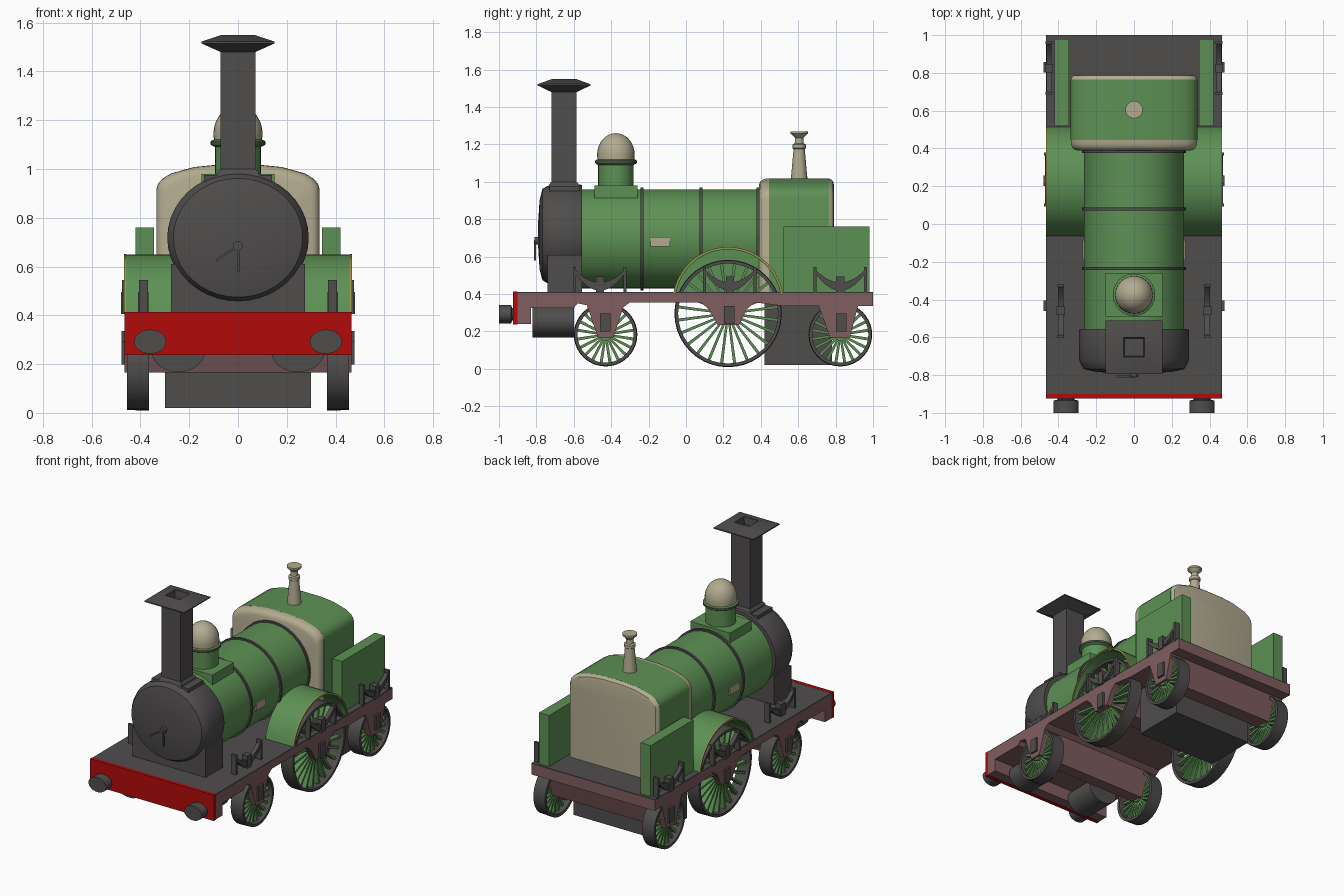
import bpy, bmesh
from math import sin, cos, pi, radians, sqrt

if "Cube" in bpy.data.objects:
    bpy.data.objects.remove(bpy.data.objects["Cube"])

def material(name, r, g, b):
    m = bpy.data.materials.new(name)
    m.diffuse_color = (r, g, b, 1)
    m.use_nodes = True
    m.node_tree.nodes["Principled BSDF"].inputs["Base Color"].default_value = m.diffuse_color
    return m

GREEN = material("green", 0.11, 0.28, 0.09)
BROWN = material("brown", 0.22, 0.11, 0.115)
DARK = material("dark_grey", 0.08, 0.073, 0.073)
CREAM = material("cream", 0.45, 0.41, 0.28)
RED = material("red", 0.45, 0.003, 0.003)
GOLD = material("gold", 0.4, 0.3, 0.06)

def finish(name, bm, mat):
    bmesh.ops.remove_doubles(bm, verts=bm.verts, dist=1e-5)
    bmesh.ops.recalc_face_normals(bm, faces=bm.faces)
    me = bpy.data.meshes.new(name)
    bm.to_mesh(me)
    bm.free()
    ob = bpy.data.objects.new(name, me)
    bpy.context.collection.objects.link(ob)
    me.materials.append(mat)
    return ob

def loft(name, rings, mat, closed=False, bm=None):
    """Skin a list of point rings, capping the ends unless closed."""
    keep = bm is not None
    bm = bm or bmesh.new()
    vs = [[bm.verts.new(p) for p in r] for r in rings]
    n = len(vs[0])
    for a, b in zip(vs, vs[1:] + (vs[:1] if closed else [])):
        for i in range(n):
            bm.faces.new((a[i], a[(i + 1) % n], b[(i + 1) % n], b[i]))
    if not closed:
        bm.faces.new(vs[0])
        bm.faces.new(vs[-1])
    return None if keep else finish(name, bm, mat)

def prism(name, yz, x0, x1, mat, bm=None):
    return loft(name, [[(x, y, z) for y, z in yz] for x in (x0, x1)], mat, bm=bm)

def box(name, x0, x1, y0, y1, z0, z1, mat, bm=None):
    return prism(name, [(y0, z0), (y1, z0), (y1, z1), (y0, z1)], x0, x1, mat, bm)

def lathe(name, profile, c, axis, mat, segs=32, squash=1, phase=0, closed=False, bm=None):
    """Turn (radius, position) pairs about an axis through c; squash scales the second radius."""
    rings = []
    for r, t in profile:
        ring = []
        for i in range(segs):
            a = 2 * pi * i / segs + phase
            u, v = r * cos(a), r * sin(a) * squash
            ring.append({"x": (t, c[0] + u, c[1] + v), "y": (c[0] + u, t, c[1] + v),
                         "z": (c[0] + u, c[1] + v, t)}[axis])
        rings.append(ring)
    return loft(name, rings, mat, closed, bm)

# Frame: one side profile with three horn guides, full width
frame = [(-0.92, 0.405), (-0.92, 0.24), (-0.83, 0.24), (-0.83, 0.325), (-0.60, 0.325), (-0.58, 0.35),
         (-0.53, 0.34), (-0.47, 0.165), (-0.39, 0.165), (-0.335, 0.33), (-0.30, 0.355),
         (0.08, 0.355), (0.12, 0.32), (0.17, 0.235), (0.285, 0.235), (0.325, 0.32), (0.37, 0.355),
         (0.53, 0.335), (0.71, 0.335), (0.77, 0.165), (0.875, 0.165), (0.92, 0.335), (1.0, 0.335), (1.0, 0.405)]
prism("frame", frame, -0.465, 0.465, BROWN)
box("deck", -0.465, 0.465, -0.92, 1.0, 0.405, 0.412, DARK)
box("buffer_beam", -0.466, 0.466, -0.925, -0.90, 0.238, 0.413, RED)
box("ash_pan", -0.3, 0.3, 0.42, 0.78, 0.02, 0.36, DARK)

# Boiler with bands
lathe("boiler", [(0.265, -0.57), (0.265, 0.41)], (0, 0.695), "y", GREEN)
for y in (-0.235, 0.08, 0.385):
    lathe("boiler_band", [(0.275, y - 0.008), (0.275, y + 0.008)], (0, 0.695), "y", DARK)

# Smokebox, saddle and door handle
lathe("smokebox", [(0.286, -0.555), (0.29, -0.565), (0.29, -0.72), (0.28, -0.745), (0.265, -0.768),
                   (0.2, -0.783), (0.08, -0.79), (0.001, -0.791)], (0, 0.718), "y", DARK, 40, 0.92)
box("smokebox_saddle", -0.275, 0.275, -0.74, -0.556, 0.41, 0.61, DARK)
lathe("door_boss", [(0.02, -0.785), (0.02, -0.81)], (0, 0.685), "y", DARK, 12)
for dx, dz in ((0.003, -0.105), (-0.09, -0.06)):
    L = sqrt(dx * dx + dz * dz)
    nx, nz = -dz / L * 0.005, dx / L * 0.005
    outline = [(nx, 0.685 + nz), (-nx, 0.685 - nz), (dx - nx, 0.685 + dz - nz), (dx + nx, 0.685 + dz + nz)]
    loft("door_handle", [[(x, y, z) for x, z in outline] for y in (-0.812, -0.802)], DARK)

# Square chimney with flared cap and recessed top
q = sqrt(2)
lathe("chimney", [(r * q, z) for r, z in ((0.09, 0.95), (0.085, 0.985), (0.072, 1.0), (0.072, 1.48), (0.15, 1.515),
                                          (0.15, 1.522), (0.068, 1.55), (0.055, 1.55), (0.05, 1.50))],
      (0, -0.652), "z", DARK, 4, 0.94, pi / 4)
box("chimney_base", -0.14, 0.14, -0.73, -0.57, 0.92, 0.975, DARK)

# Steam dome
box("dome_base", -0.15, 0.15, -0.49, -0.26, 0.86, 0.98, GREEN)
lathe("dome_drum", [(0.095, 0.97), (0.095, 1.09), (0.11, 1.098), (0.11, 1.115), (0.1, 1.12)], (0, -0.375), "z", GREEN, 24)
lathe("dome_ring", [(0.112, 1.1), (0.112, 1.112)], (0, -0.375), "z", DARK, 24)
lathe("dome_cover", [(0.098, 1.11)] + [(0.1 * cos(a * pi / 16) + 0.0005, 1.145 + 0.115 * sin(a * pi / 16))
                                       for a in range(9)], (0, -0.375), "z", CREAM, 24)

# Firebox: arched section, green middle with cream ends
half = [(0.335, 0.405), (0.335, 0.915), (0.328, 0.94), (0.31, 0.96), (0.275, 0.982), (0.18, 1.008), (0.08, 1.018)]
section = half + [(-x, z) for x, z in reversed(half)]

def firebox_part(name, stations, mat):
    loft(name, [[(x * s, y, 0.405 + (z - 0.405) * (1 - (1 - s) * 0.55)) for x, z in section] for y, s in stations], mat)

firebox_part("firebox_front", [(0.39, 0.9), (0.396, 0.95), (0.408, 0.98), (0.425, 0.995), (0.445, 1)], CREAM)
firebox_part("firebox_wrapper", [(0.444, 1), (0.6, 1.0), (0.765, 1)], GREEN)
firebox_part("firebox_back", [(0.764, 1), (0.776, 0.985), (0.786, 0.96), (0.79, 0.91)], CREAM)
lathe("safety_valve", [(0.045, 1.01), (0.042, 1.04), (0.03, 1.175), (0.036, 1.18), (0.036, 1.2), (0.024, 1.205),
                       (0.022, 1.235), (0.046, 1.258), (0.046, 1.27)], (0, 0.605), "z", CREAM, 20)

def wheel(name, s, y, z, r, spokes):
    """Dark tyre plus a green hub with radial spokes."""
    lathe(name + "_tyre", [(r, s * 0.365), (r - 0.003, s * 0.455), (r - 0.02, s * 0.455), (r - 0.02, s * 0.365)],
          (y, z), "x", DARK, 40, closed=True)
    bm = bmesh.new()
    lathe("", [(r * 0.2, s * 0.38), (r * 0.2, s * 0.45)], (y, z), "x", GREEN, 20, bm=bm)
    for i in range(spokes):
        a = 2 * pi * (i + 0.5) / spokes
        pts = [(y + d * cos(a) - w * sin(a), z + d * sin(a) + w * cos(a))
               for d, w in ((r * 0.15, -0.006), (r - 0.015, -0.008), (r - 0.015, 0.008), (r * 0.15, 0.006))]
        prism("", pts, s * 0.395, s * 0.43, GREEN, bm)
    finish(name + "_spokes", bm, GREEN)

def spring(name, x, y):
    """Crescent leaf spring with end hangers and centre buckle."""
    bm = bmesh.new()
    t = [i / 5 - 1 for i in range(11)]
    pts = [(y + 0.135 * k, 0.462 + 0.07 * k * k) for k in t]
    pts += [(y + 0.135 * k, 0.418 + 0.095 * k * k) for k in reversed(t)]
    prism("", pts, x - 0.014, x + 0.014, DARK, bm)
    for e in (-1, 1):
        box("", x - 0.018, x + 0.018, y + e * 0.135 - 0.008, y + e * 0.135 + 0.008, 0.405, 0.545, DARK, bm)
    box("", x - 0.022, x + 0.022, y - 0.022, y + 0.022, 0.405, 0.495, DARK, bm)
    finish(name, bm, DARK)

CY, CZ = 0.225, 0.355
def arc(r, n=22):
    a0 = radians(10)
    return [(CY + r * cos(a0 + (pi - 2 * a0) * i / n), CZ + r * sin(a0 + (pi - 2 * a0) * i / n)) for i in range(n + 1)]

# Parts repeated on both sides
for s, side in ((1, "right"), (-1, "left")):
    wheel(side + "_front_wheel", s, -0.43, 0.183, 0.17, 20)
    wheel(side + "_driving_wheel", s, CY, 0.296, 0.287, 24)
    wheel(side + "_rear_wheel", s, 0.825, 0.183, 0.17, 20)
    for y, z in ((-0.433, 0.247), (0.23, 0.287), (0.83, 0.247)):
        box(side + "_axle_box", s * 0.46, s * 0.478, y - 0.028, y + 0.028, z - 0.048, z + 0.048, DARK)
    spring(side + "_front_spring", s * 0.388, -0.46)
    spring(side + "_driving_spring", s * 0.458, 0.235)
    spring(side + "_rear_spring", s * 0.45, 0.825)
    prism(side + "_splasher_arch", arc(0.295) + arc(0.283)[::-1], s * 0.25, s * 0.463, GREEN)
    prism(side + "_splasher_beading", arc(0.297) + arc(0.289)[::-1], s * 0.46, s * 0.467, GOLD)
    prism(side + "_splasher_wall", arc(0.288), s * 0.25, s * 0.30, GREEN)
    box(side + "_side_bunker", s * 0.345, s * 0.42, 0.52, 0.98, 0.41, 0.76, GREEN)
    box(side + "_boiler_plate", s * 0.255, s * 0.272, -0.19, -0.085, 0.655, 0.705, CREAM)
    lathe(side + "_buffer", [(0.045, -0.9), (0.045, -0.93), (0.066, -0.935), (0.066, -1.0)], (s * 0.36, 0.292), "y",
          DARK, 24, 0.75)
    lathe(side + "_cylinder", [(0.11, -0.82), (0.11, -0.6)], (s * 0.245, 0.255), "y", DARK, 24, 0.8)

bpy.ops.object.select_all(action="SELECT")
bpy.context.view_layer.objects.active = bpy.context.selected_objects[0]
bpy.ops.object.shade_smooth_by_angle(angle=radians(32))
